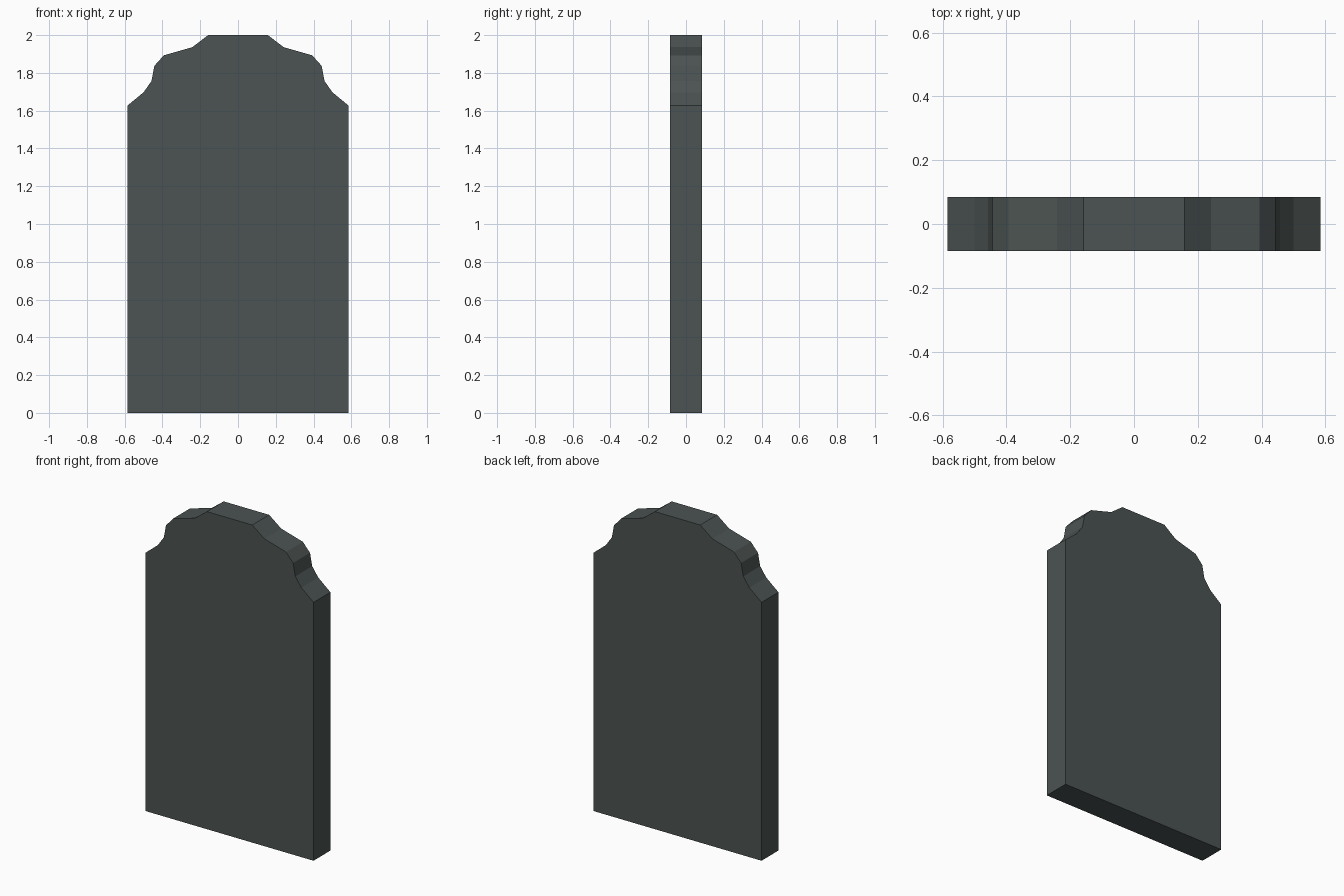
import bpy, bmesh

if "Cube" in bpy.data.objects:
    bpy.data.objects.remove(bpy.data.objects["Cube"])

# Stone colour
stone = bpy.data.materials.new("dark grey stone")
stone.diffuse_color = (0.070, 0.087, 0.084, 1)
stone.use_nodes = True
stone.node_tree.nodes["Principled BSDF"].inputs["Base Color"].default_value = stone.diffuse_color

# Right half of the slab outline, bottom to top, then mirrored
half = [(0.585, 0), (0.585, 1.627), (0.50, 1.697), (0.458, 1.757),
        (0.443, 1.837), (0.393, 1.893), (0.242, 1.936), (0.158, 2.0)]
outline = half + [(-x, z) for x, z in reversed(half)]
DEPTH = 0.168

# Slab: fill the outline and extrude it front to back
bm = bmesh.new()
face = bm.faces.new([bm.verts.new((x, -DEPTH / 2, z)) for x, z in outline])
ext = bmesh.ops.extrude_face_region(bm, geom=[face], use_keep_orig=True)
bmesh.ops.translate(bm, vec=(0, DEPTH, 0),
                    verts=[g for g in ext["geom"] if isinstance(g, bmesh.types.BMVert)])
bmesh.ops.recalc_face_normals(bm, faces=bm.faces)

mesh = bpy.data.meshes.new("stone_slab")
bm.to_mesh(mesh)
bm.free()
mesh.materials.append(stone)
slab = bpy.data.objects.new("stone_slab", mesh)
bpy.context.collection.objects.link(slab)
